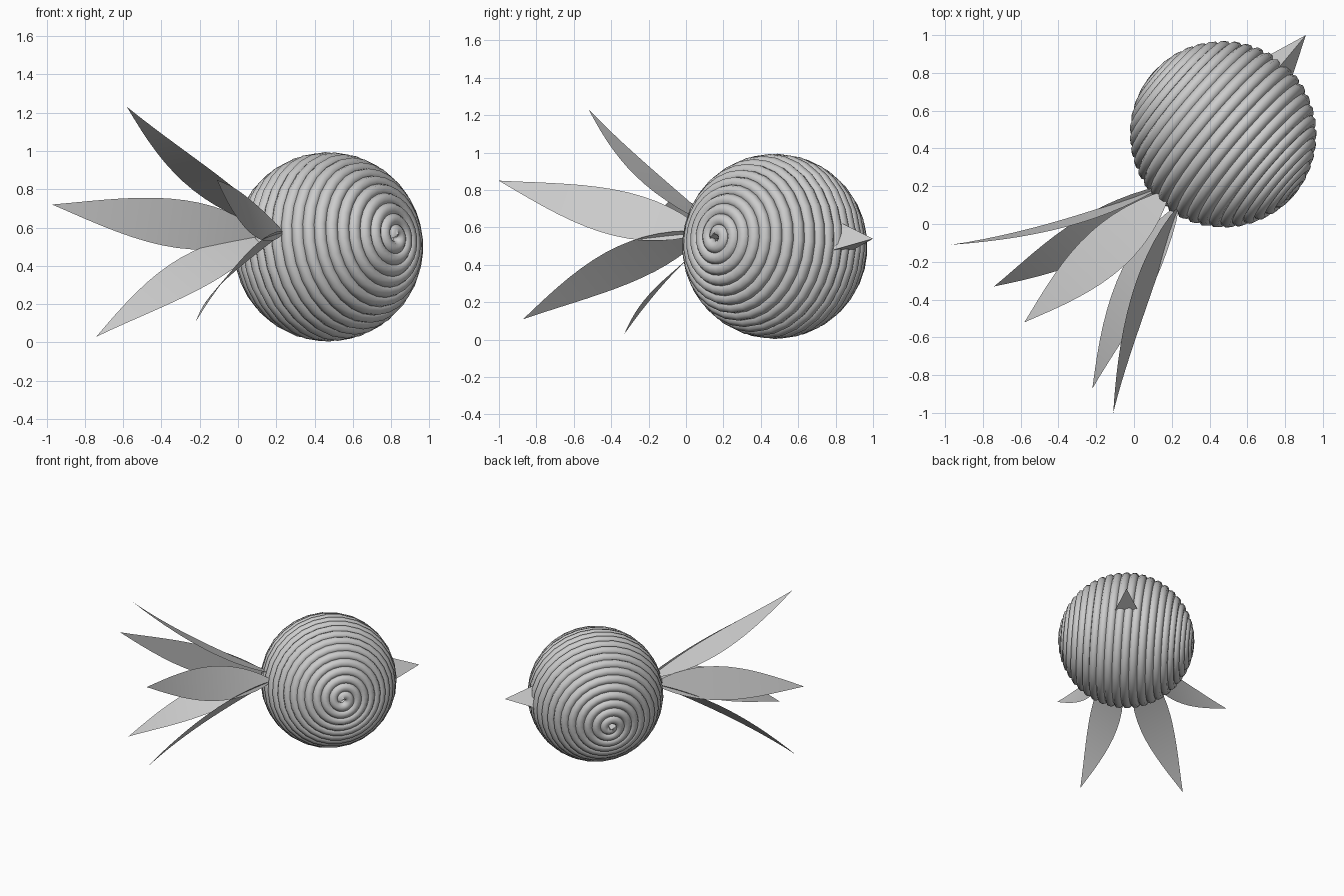
import bpy, math
from mathutils import Vector

if "Cube" in bpy.data.objects:
    bpy.data.objects.remove(bpy.data.objects["Cube"])

CENTER = Vector((0.472, 0.475, 0.499))


def mesh_object(name, verts, faces):
    me = bpy.data.meshes.new(name)
    me.from_pydata([tuple(v) for v in verts], [], faces)
    me.update()
    ob = bpy.data.objects.new(name, me)
    bpy.context.collection.objects.link(ob)
    return ob


# Round body: one thick cord wound in a spherical spiral from pole to pole
def wound_body(turns=24, steps=28, radius=0.462, cord=0.035):
    axis = Vector((0.38, -0.335, 0.06)).normalized()
    side = axis.cross(Vector((0, 0, 1))).normalized()
    up = side.cross(axis)
    cu = bpy.data.curves.new("body", 'CURVE')
    cu.dimensions = '3D'
    cu.bevel_depth = cord
    cu.bevel_resolution = 2
    cu.use_fill_caps = True
    n = turns * steps
    sp = cu.splines.new('POLY')
    sp.points.add(n)
    for i in range(n + 1):
        th = 0.03 + (math.pi - 0.06) * i / n
        ph = 2 * math.pi * i / steps
        d = axis * math.cos(th) + (side * math.cos(ph) + up * math.sin(ph)) * math.sin(th)
        sp.points[i].co = (*(CENTER + d * radius), 1)
    sp.use_smooth = True
    ob = bpy.data.objects.new("body", cu)
    bpy.context.collection.objects.link(ob)
    bpy.ops.object.select_all(action='DESELECT')
    ob.select_set(True)
    bpy.context.view_layer.objects.active = ob
    bpy.ops.object.convert(target='MESH')


wound_body()

# Beak: three-sided pyramid with one ridge on top
tip = Vector((0.91, 1.0, 0.54))
fwd = (tip - CENTER).normalized()
right = fwd.cross(Vector((0, 0, 1))).normalized()
up = right.cross(fwd)
base = CENTER + fwd * 0.43
ring = []
for k in range(3):
    a = math.pi / 2 + k * 2 * math.pi / 3
    ring.append(base + (right * math.cos(a) + up * math.sin(a)) * 0.115)
mesh_object("beak", ring + [tip], [(0, 1, 3), (1, 2, 3), (2, 0, 3), (2, 1, 0)])


# Tail feathers: pointed leaf-shaped blades flaring away from the tail axis
def feather(name, root, tip, sag=0.12, width=0.255, n=14):
    root, tip = Vector(root), Vector(tip)
    hub = Vector((0.19, 0.15, 0.575))
    axis = Vector((-0.704, -0.735, 0.01)).normalized()
    radial = tip - hub
    radial = (radial - axis * radial.dot(axis)).normalized()
    across = axis.cross(radial).normalized()
    ctrl = root.lerp(tip, 0.52) - radial * sag
    verts, faces = [], []
    for i in range(n + 1):
        t = i / n
        p = root * (1 - t) ** 2 + ctrl * 2 * t * (1 - t) + tip * t * t
        h = max(width / 2 * math.sin(math.pi * t ** 0.82), 0.0005)
        verts += [p - across * h, p + across * h]
        if i:
            k = 2 * i
            faces.append((k - 2, k - 1, k + 1, k))
    ob = mesh_object(name, verts, faces)
    ob.data.shade_smooth()


left_root, right_root, top_root = (0.15, 0.20, 0.56), (0.24, 0.10, 0.575), (0.19, 0.18, 0.59)
feather("tail_feather_left_upper", left_root, (-0.97, -0.11, 0.72))
feather("tail_feather_left_lower", left_root, (-0.74, -0.33, 0.03))
feather("tail_feather_top", top_root, (-0.58, -0.52, 1.23))
feather("tail_feather_right_lower", right_root, (-0.22, -0.87, 0.11))
feather("tail_feather_right_upper", right_root, (-0.11, -1.0, 0.85))
